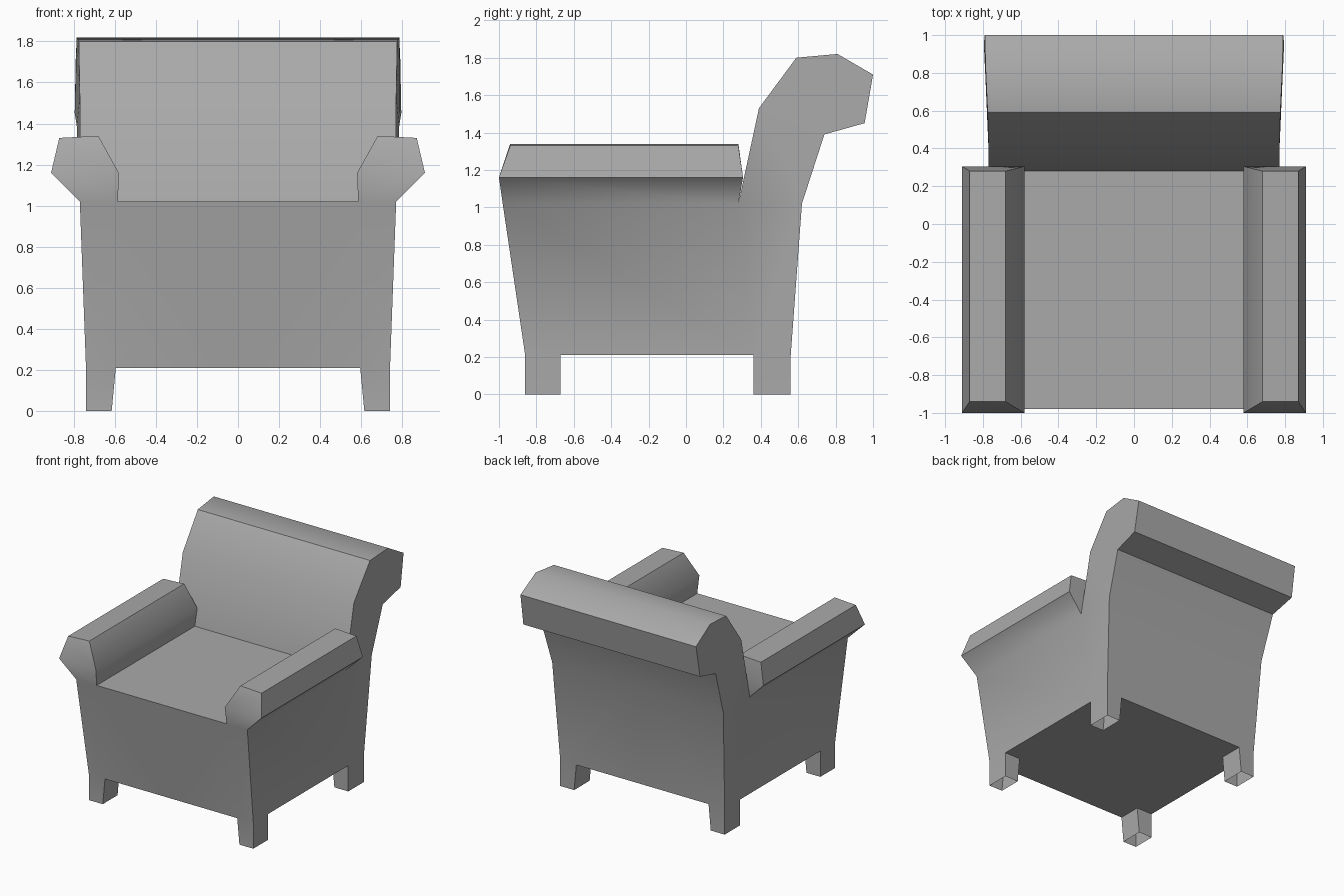
import bpy
import bmesh
import math

cube = bpy.data.objects.get("Cube")
if cube:
    bpy.data.objects.remove(cube, do_unlink=True)

# One plain upholstery colour
grey = bpy.data.materials.new("grey upholstery")
grey.use_nodes = True
colour = (0.4, 0.4, 0.4, 1)
grey.diffuse_color = colour
grey.node_tree.nodes["Principled BSDF"].inputs["Base Color"].default_value = colour

bm = bmesh.new()


def face(*points):
    bm.faces.new([bm.verts.new(p) for p in points])


def strip(a, b):
    """Bridge two matching rows of points with quads."""
    for i in range(len(a) - 1):
        face(a[i], a[i + 1], b[i + 1], b[i])


# Key sizes of the left half; the other half is mirrored
floor, seat = 0.21, 1.02
leg_in, low_x = 0.595, 0.74
arm_in, high_x = 0.585, 0.77
rows = [-0.86, -0.67, 0.36, 0.56]
front, notch, rear = -0.98, 0.28, 0.62

# Underside between the legs
for y0, y1 in zip(rows, rows[1:]):
    face((0, y0, floor), (leg_in, y0, floor), (leg_in, y1, floor), (0, y1, floor))
face((leg_in, rows[1], floor), (low_x, rows[1], floor),
     (low_x, rows[2], floor), (leg_in, rows[2], floor))

# Hollow legs, open at the foot, tapering on the inner side
for y0, y1 in (rows[:2], rows[2:]):
    foot_in = leg_in + 0.02
    top = [(leg_in, y0, floor), (low_x, y0, floor), (low_x, y1, floor), (leg_in, y1, floor)]
    foot = [(foot_in, y0, 0), (low_x, y0, 0), (low_x, y1, 0), (foot_in, y1, 0)]
    strip(top + top[:1], foot + foot[:1])

# Body: front, side and rear panels, and the seat
strip([(x, rows[0], floor) for x in (0, leg_in, low_x)],
      [(x, front, seat) for x in (0, arm_in, high_x)])
face(*[(low_x, y, floor) for y in rows],
     *[(high_x, y, seat) for y in (rear, notch, front)])
face(*[(x, rows[3], floor) for x in (0, leg_in, low_x)],
     (high_x, rear, seat), (0, rear, seat))
face((0, front, seat), (arm_in, front, seat), (arm_in, notch, seat), (0, notch, seat))

# Armrest: section (x, z, front y, rear y) swept from front to rear
arm = [(arm_in, seat, front, notch), (0.58, 1.16, -1.0, 0.305),
       (0.68, 1.34, -0.94, notch), (0.87, 1.33, -0.94, notch),
       (0.91, 1.16, -1.0, 0.305), (high_x, seat, front, notch)]
ends = [[(x, yf, z) for x, z, yf, yr in arm], [(x, yr, z) for x, z, yf, yr in arm]]
strip(*ends)
for e in ends:
    face(e[0], e[1], e[4], e[5])
    face(e[1], e[2], e[3], e[4])

# Backrest: side profile (half width, y, z) with a rolled top
back = [(high_x, notch, seat), (0.77, 0.39, 1.53), (0.775, 0.59, 1.80),
        (0.785, 0.81, 1.82), (0.79, 1.0, 1.71), (0.795, 0.955, 1.45),
        (0.785, 0.74, 1.39), (high_x, rear, seat)]
middle = [(0, y, z) for x, y, z in back]
face(*back)
face(middle[0], (arm_in, notch, seat), back[0], back[1], middle[1])
strip(back[1:], middle[1:])

# Weld the parts, mirror, and shade
bmesh.ops.remove_doubles(bm, verts=bm.verts, dist=0.0005)
half = bm.verts[:] + bm.edges[:] + bm.faces[:]
bmesh.ops.mirror(bm, geom=half, axis='X', merge_dist=0.0005)
bmesh.ops.remove_doubles(bm, verts=bm.verts, dist=0.0005)
bmesh.ops.recalc_face_normals(bm, faces=bm.faces)
mesh = bpy.data.meshes.new("armchair")
bm.to_mesh(mesh)
bm.free()
mesh.materials.append(grey)

armchair = bpy.data.objects.new("armchair", mesh)
bpy.context.collection.objects.link(armchair)
bpy.ops.object.select_all(action='DESELECT')
armchair.select_set(True)
bpy.context.view_layer.objects.active = armchair
bpy.ops.object.shade_smooth_by_angle(angle=math.radians(46))
